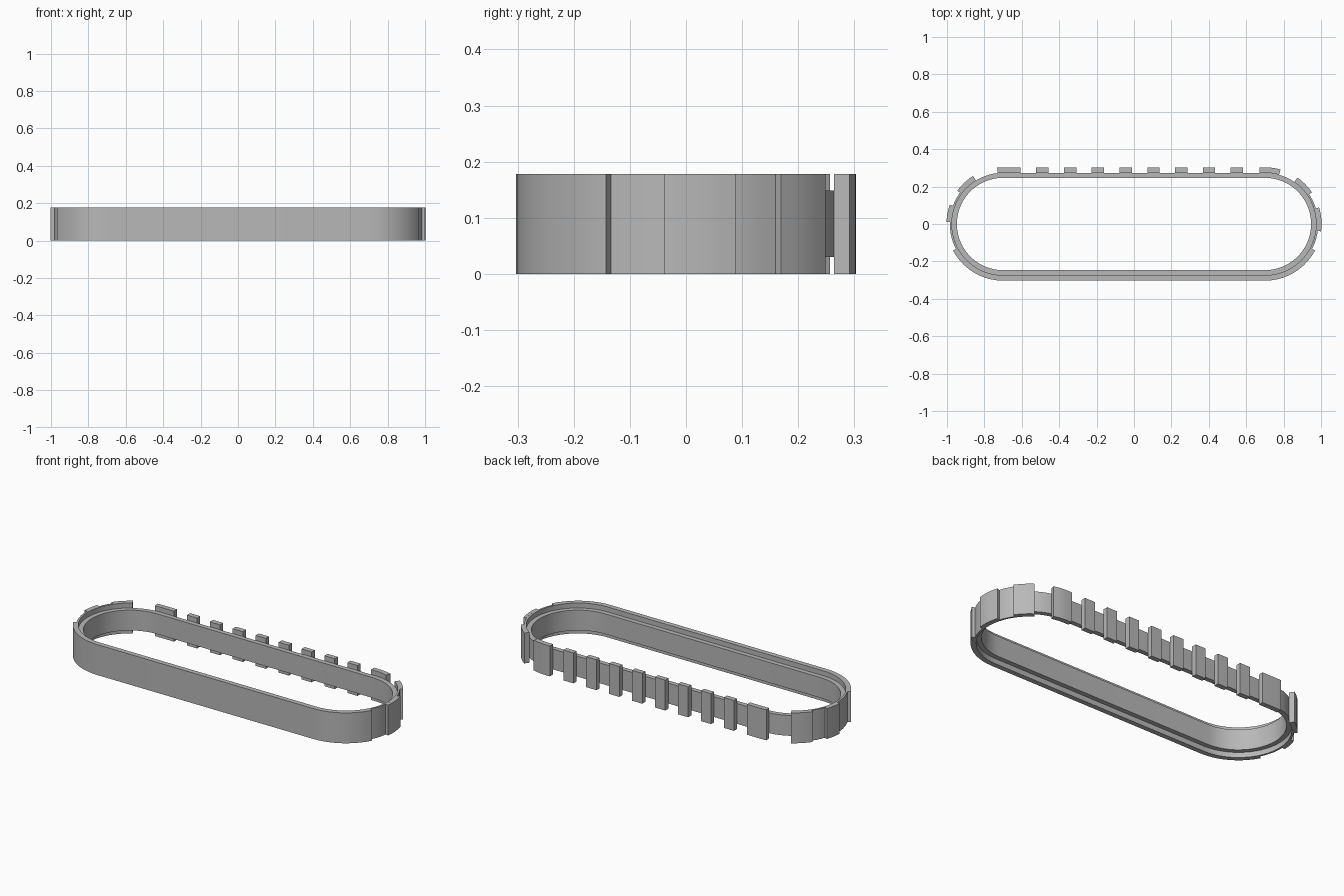
import bpy, bmesh
from math import radians, cos, sin

if "Cube" in bpy.data.objects:
    bpy.data.objects.remove(bpy.data.objects["Cube"], do_unlink=True)

grey = bpy.data.materials.new("mid_grey")
grey.use_nodes = True
colour = (0.48, 0.48, 0.48, 1)
grey.diffuse_color = colour
grey.node_tree.nodes["Principled BSDF"].inputs["Base Color"].default_value = colour

END_X = 0.70                            # centres of the round ends
R_IN, R_MID, R_WALL, R_OUT = 0.247, 0.274, 0.285, 0.303
HEIGHT = 0.178


def arc(cx, a0, a1):
    """Path of (centre x, angle) pairs along one round end."""
    n = max(2, round(abs(a1 - a0) / 6))
    return [(cx, a0 + (a1 - a0) * i / n) for i in range(n + 1)]


def band(name, path, r0, r1, z0=0, z1=HEIGHT, closed=False):
    """Rectangular section swept along a stadium-shaped path."""
    bm = bmesh.new()
    rings = []
    for cx, a in path:
        c, s = cos(radians(a)), sin(radians(a))
        rings.append([bm.verts.new((cx + r * c, r * s, z))
                      for r, z in ((r0, z0), (r1, z0), (r1, z1), (r0, z1))])
    pairs = list(zip(rings, rings[1:]))
    if closed:
        pairs.append((rings[-1], rings[0]))
    else:
        bm.faces.new(rings[0])
        bm.faces.new(rings[-1])
    for p, q in pairs:
        for i in range(4):
            j = (i + 1) % 4
            bm.faces.new((p[i], p[j], q[j], q[i]))
    bmesh.ops.recalc_face_normals(bm, faces=bm.faces)
    mesh = bpy.data.meshes.new(name)
    bm.to_mesh(mesh)
    bm.free()
    mesh.materials.append(grey)
    obj = bpy.data.objects.new(name, mesh)
    bpy.context.collection.objects.link(obj)
    bpy.ops.object.select_all(action='DESELECT')
    obj.select_set(True)
    bpy.context.view_layer.objects.active = obj
    bpy.ops.object.shade_smooth_by_angle(angle=radians(25))


# Low inner band, all the way round
band("inner_band", arc(END_X, -90, 90) + arc(-END_X, 90, 270),
     R_IN, R_MID, 0.03, 0.149, closed=True)

# Tall thick wall round the front
band("front_wall", arc(-END_X, 208, 270) + arc(END_X, -90, -28), R_MID, R_OUT)

# Thin tall walls at both ends, with raised plates
band("left_end_wall", arc(END_X, -28, 34), R_MID, R_WALL)
band("right_end_wall", arc(-END_X, 208, 144), R_MID, R_WALL)
band("left_end_plate", arc(END_X, -7.5, 17), R_WALL, R_OUT)
band("right_end_plate", arc(-END_X, 178, 160), R_WALL, R_OUT)
band("left_corner_plate", arc(END_X, 34, 55), R_MID, R_OUT)
band("right_corner_plate", arc(-END_X, 144, 122), R_MID, R_OUT)

# Wide teeth where the straight back meets the round ends
band("left_wide_tooth", [(0.67, 90)] + arc(END_X, 90, 74), R_MID, R_OUT)
band("right_wide_tooth", [(-0.607, 90)] + arc(-END_X, 90, 96), R_MID, R_OUT)

# Row of narrow teeth along the back
for i in range(8):
    x = -0.49 + 0.1485 * i
    band(f"back_tooth_{i + 1}", [(x - 0.033, 90), (x + 0.033, 90)], R_MID, R_OUT)
